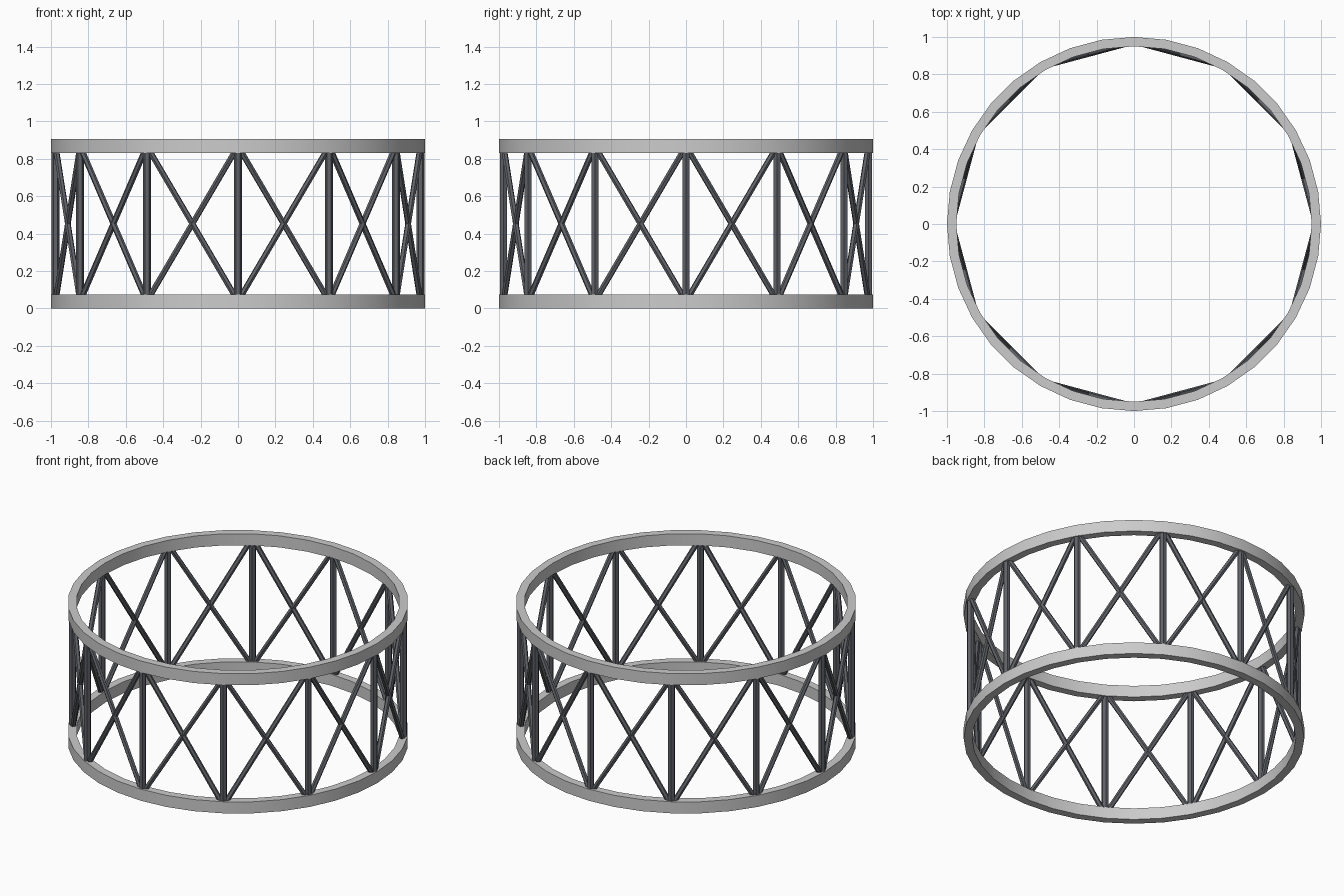
import bpy, bmesh
from math import sin, cos, pi
from mathutils import Vector, Matrix

if "Cube" in bpy.data.objects:
    bpy.data.objects.remove(bpy.data.objects["Cube"])

H, RING_H = 0.905, 0.075      # total height, ring height
R_OUT, R_IN, R_BAR = 1.0, 0.95, 0.975
BAYS = 12

dark = bpy.data.materials.new("dark_metal")
dark.diffuse_color = (0.12, 0.125, 0.14, 1)
dark.use_nodes = True
dark.node_tree.nodes["Principled BSDF"].inputs["Base Color"].default_value = dark.diffuse_color


def add_object(name, bm, mat=None):
    bmesh.ops.recalc_face_normals(bm, faces=bm.faces[:])
    me = bpy.data.meshes.new(name)
    bm.to_mesh(me)
    bm.free()
    ob = bpy.data.objects.new(name, me)
    bpy.context.collection.objects.link(ob)
    if mat:
        me.materials.append(mat)
    return ob


def ring(name, z0, z1, n=36):
    bm = bmesh.new()
    profile = [(R_OUT, z0), (R_OUT, z1), (R_IN, z1), (R_IN, z0)]
    loops = [[bm.verts.new((r * cos(2 * pi * i / n), r * sin(2 * pi * i / n), z))
              for r, z in profile] for i in range(n)]
    for i in range(n):
        a, b = loops[i], loops[(i + 1) % n]
        for j in range(4):
            k = (j + 1) % 4
            bm.faces.new((a[j], b[j], b[k], a[k]))
    ob = add_object(name, bm)
    bpy.ops.object.select_all(action='DESELECT')
    ob.select_set(True)
    bpy.context.view_layer.objects.active = ob
    bpy.ops.object.shade_smooth_by_angle(angle=pi / 6)


def rod(name, p, q, radius):
    d = q - p
    turn = d.to_track_quat('Z', 'Y').to_matrix().to_4x4() if d.xy.length > 1e-6 else Matrix()
    # quarter turn puts the hexagon corners on the local x axis
    m = Matrix.Translation((p + q) / 2) @ turn @ Matrix.Rotation(pi / 2, 4, 'Z')
    bm = bmesh.new()
    bmesh.ops.create_cone(bm, cap_ends=True, segments=6, radius1=radius,
                          radius2=radius, depth=d.length, matrix=m)
    add_object(name, bm, dark)


def point(i, z):
    a = 2 * pi * i / BAYS
    return Vector((R_BAR * cos(a), R_BAR * sin(a), z))


# Top and bottom rings
ring("bottom_ring", 0, RING_H)
ring("top_ring", H - RING_H, H)

# Posts and crossed braces, ending inside the rings
lo, hi = RING_H / 2, H - RING_H / 2
for i in range(BAYS):
    rod(f"post_{i}", point(i, lo), point(i, hi), 0.0215)
    rod(f"brace_up_{i}", point(i, lo), point(i + 1, hi), 0.016)
    rod(f"brace_down_{i}", point(i, hi), point(i + 1, lo), 0.016)
